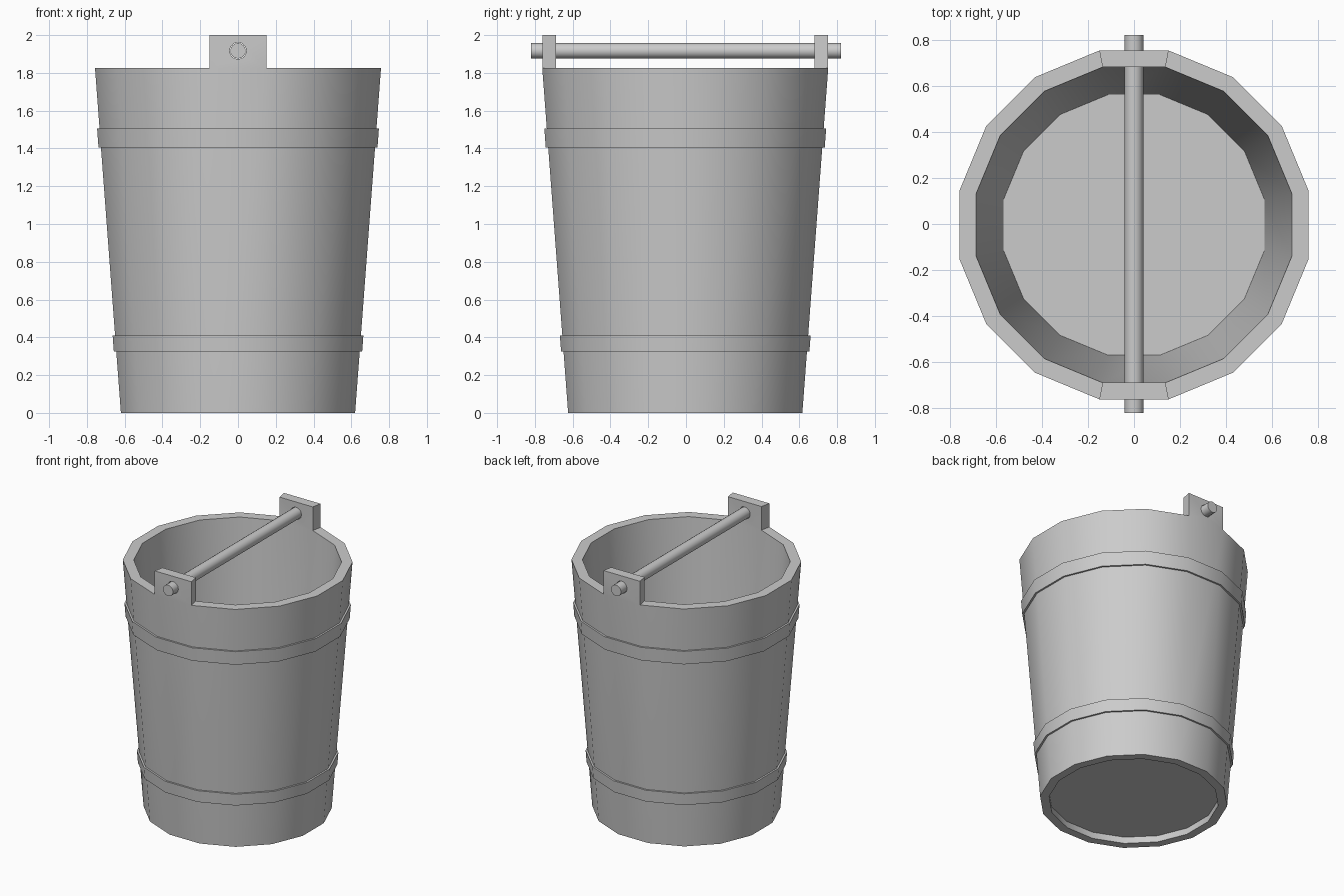
import bpy, bmesh
from math import pi, cos, sin, radians

if "Cube" in bpy.data.objects:
    bpy.data.objects.remove(bpy.data.objects["Cube"])

SIDES = 16
APOTHEM = cos(pi / SIDES)      # profile radii are measured to the flats
RIM_Z, TOP_Z, ROD_Z = 1.825, 2.0, 1.917
Y_SHIFT = -0.004


def outer(z):
    return 0.62 + (0.757 - 0.62) * z / RIM_Z


def inner(z):
    return 0.56 + (0.685 - 0.56) * z / RIM_Z


def finish(name, bm):
    bmesh.ops.recalc_face_normals(bm, faces=bm.faces)
    mesh = bpy.data.meshes.new(name)
    bm.to_mesh(mesh)
    bm.free()
    ob = bpy.data.objects.new(name, mesh)
    bpy.context.collection.objects.link(ob)
    ob.location.y = Y_SHIFT
    return ob


def smooth(ob):
    bpy.ops.object.select_all(action='DESELECT')
    ob.select_set(True)
    bpy.context.view_layer.objects.active = ob
    bpy.ops.object.shade_smooth_by_angle(angle=radians(35))


def ring(profile):
    """Closed (radius, z) profile turned around z, with flats on the axes."""
    bm = bmesh.new()
    loops = []
    for i in range(SIDES):
        a = (i + 0.5) * 2 * pi / SIDES
        loops.append([bm.verts.new((r / APOTHEM * cos(a), r / APOTHEM * sin(a), z))
                      for r, z in profile])
    n = len(profile)
    for i in range(SIDES):
        p, q = loops[i], loops[(i + 1) % SIDES]
        for j in range(n):
            k = (j + 1) % n
            bm.faces.new((p[j], q[j], q[k], p[k]))
    bmesh.ops.recalc_face_normals(bm, faces=bm.faces)
    return bm


def cylinder_y(name, radius, length):
    bpy.ops.mesh.primitive_cylinder_add(vertices=16, radius=radius, depth=length,
                                        location=(0, 0, ROD_Z), rotation=(pi / 2, 0, 0))
    ob = bpy.context.object
    ob.name = name
    return ob


# Tapered wall, with front and back rim faces pulled up into handle ears
bm = ring([(outer(0), 0), (outer(RIM_Z), RIM_Z), (inner(RIM_Z), RIM_Z), (inner(0), 0)])
rim = [f for f in bm.faces
       if f.normal.z > 0.9 and abs(f.calc_center_median().x) < 0.05]
ears = bmesh.ops.extrude_discrete_faces(bm, faces=rim)["faces"]
for f in ears:
    for v in f.verts:
        v.co.z = TOP_Z
wall = finish("bucket_wall", bm)

# Holes for the rod through both ears
cutter = cylinder_y("rod_hole_cutter", 0.044, 2.0)
cutter.hide_render = True
cutter.hide_viewport = False
cutter.display_type = 'WIRE'
bore = wall.modifiers.new("bore", 'BOOLEAN')
bore.operation = 'DIFFERENCE'
bore.solver = 'EXACT'
bore.object = cutter
bpy.context.view_layer.objects.active = wall
bpy.ops.object.modifier_apply(modifier=bore.name)
bpy.data.objects.remove(cutter)
smooth(wall)

# Floor board, raised slightly above the bottom edge
bpy.ops.mesh.primitive_cylinder_add(vertices=SIDES, radius=inner(0.08) / APOTHEM,
                                    depth=0.03, location=(0, Y_SHIFT, 0.065))
floor = bpy.context.object
floor.name = "bucket_floor"
# match the wall's facets: a flat must face each axis
floor.rotation_euler.z = pi / SIDES

# Two hoops hugging the taper
for name, z0, z1 in (("lower_hoop", 0.324, 0.411), ("upper_hoop", 1.406, 1.506)):
    bm = ring([(outer(z0) - 0.01, z0), (outer(z0) + 0.013, z0),
               (outer(z1) + 0.013, z1), (outer(z1) - 0.01, z1)])
    smooth(finish(name, bm))

# Carrying rod
smooth(cylinder_y("handle_rod", 0.041, 1.64))
